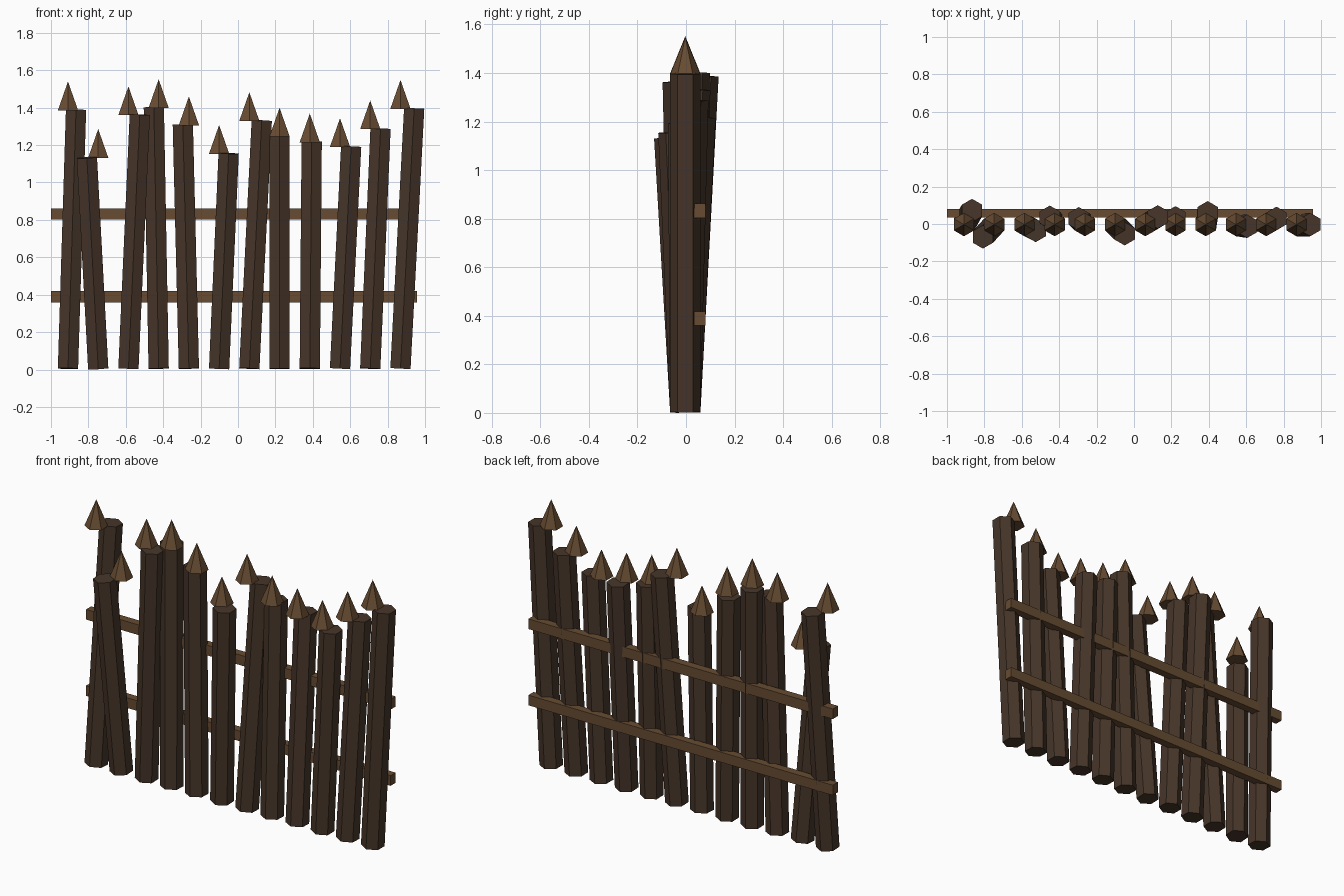
import bpy
from mathutils import Vector

if "Cube" in bpy.data.objects:
    bpy.data.objects.remove(bpy.data.objects["Cube"])

R = 0.0625          # stake radius
BASE_Y, BASE_Z = -0.003, 0.005
TIP_H = 0.154


def material(name, color):
    m = bpy.data.materials.new(name)
    m.diffuse_color = (*color, 1)
    m.use_nodes = True
    m.node_tree.nodes["Principled BSDF"].inputs["Base Color"].default_value = m.diffuse_color
    return m


dark_wood = material("dark_wood", (0.062, 0.036, 0.022))
light_wood = material("light_wood", (0.135, 0.072, 0.032))


def finish(name, mat):
    ob = bpy.context.object
    ob.name = name
    ob.data.materials.append(mat)
    return ob


# Centre of each leaning stake's top (x, y, z); the feet are evenly spaced
tops = [
    (-0.866, 0.072, 1.388), (-0.808, -0.069, 1.133), (-0.525, -0.034, 1.363),
    (-0.450, 0.036, 1.402), (-0.295, 0.028, 1.310), (-0.050, -0.052, 1.156),
    (0.127, 0.038, 1.331), (0.222, 0.033, 1.250), (0.394, 0.060, 1.218),
    (0.605, -0.012, 1.193), (0.762, 0.030, 1.288), (0.942, -0.003, 1.397),
]

for i, top in enumerate(tops):
    foot = Vector((-0.909 + 0.1616 * i, BASE_Y, BASE_Z))
    axis = Vector(top) - foot

    # Hexagonal stake, leaning about its foot
    bpy.ops.mesh.primitive_cylinder_add(vertices=6, radius=R, depth=axis.length)
    stake = finish(f"stake_{i + 1}", dark_wood)
    stake.rotation_mode = 'QUATERNION'
    stake.rotation_quaternion = Vector((0, 0, 1)).rotation_difference(axis)
    stake.location = foot + axis / 2

    # Upright pointed tip directly above the foot
    bpy.ops.mesh.primitive_cone_add(
        vertices=6, radius1=R, radius2=0, depth=TIP_H,
        location=(foot.x, foot.y, foot.z + axis.length + TIP_H / 2 - 0.005))
    finish(f"tip_{i + 1}", light_wood)

# Two horizontal rails behind the stakes
for name, z in (("lower_rail", 0.389), ("upper_rail", 0.832)):
    bpy.ops.mesh.primitive_cube_add(size=1, location=(-0.0215, 0.057, z))
    finish(name, light_wood).scale = (1.957, 0.047, 0.059)
